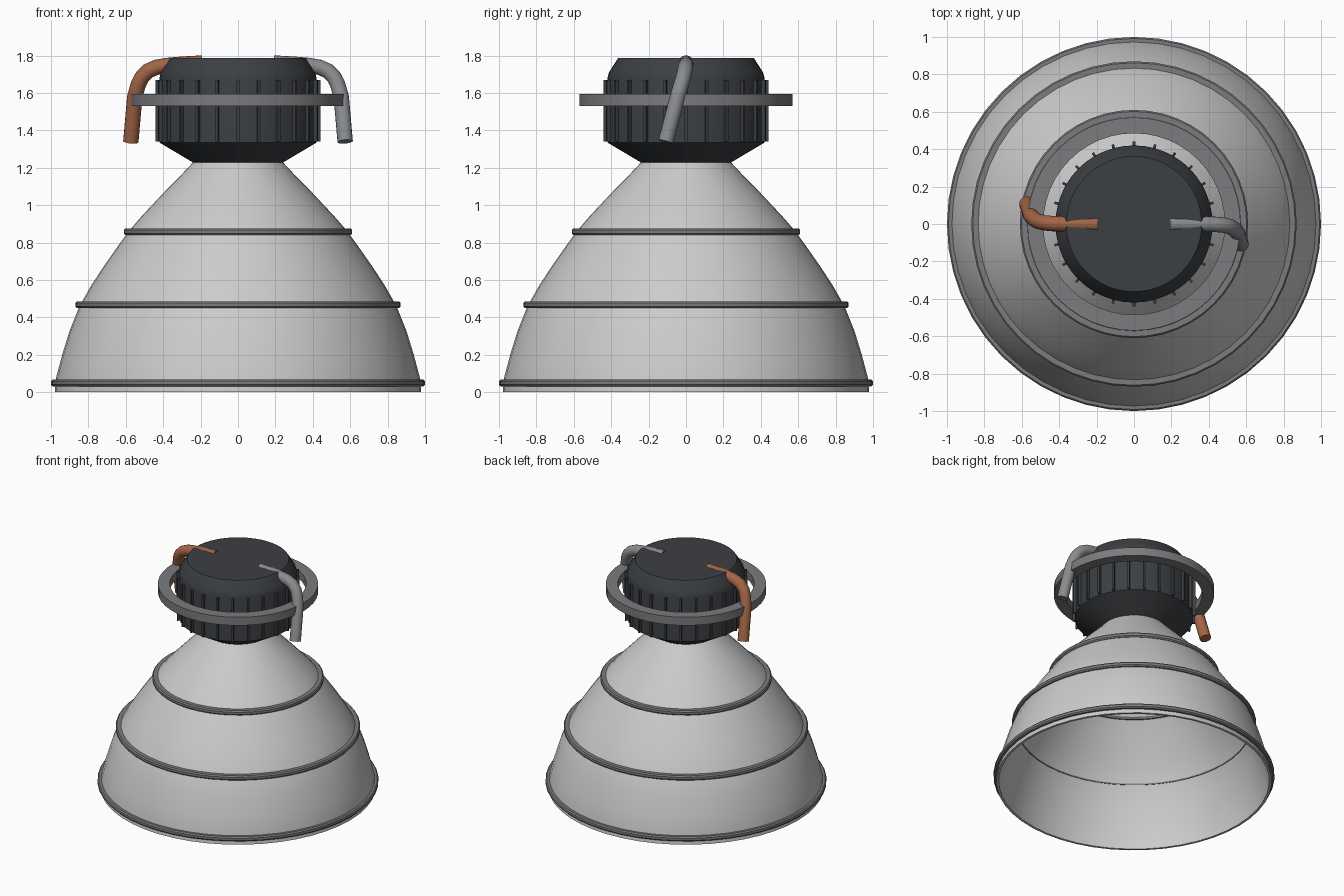
import bpy, bmesh, math
from mathutils import Vector, Matrix

if "Cube" in bpy.data.objects:
    bpy.data.objects.remove(bpy.data.objects["Cube"])

SEG = 48


def material(name, rgb):
    m = bpy.data.materials.new(name)
    m.diffuse_color = (*rgb, 1)
    m.use_nodes = True
    m.node_tree.nodes["Principled BSDF"].inputs["Base Color"].default_value = m.diffuse_color
    return m


DARK = material("dark_metal", (0.045, 0.05, 0.056))
STEEL = material("steel", (0.2, 0.2, 0.21))
PIPE_GREY = material("pipe_grey", (0.25, 0.26, 0.27))
COPPER = material("copper", (0.36, 0.13, 0.06))


def finish(name, bm, mat=None, angle=30):
    bmesh.ops.recalc_face_normals(bm, faces=bm.faces)
    me = bpy.data.meshes.new(name)
    bm.to_mesh(me)
    bm.free()
    me.shade_smooth()
    me.set_sharp_from_angle(angle=math.radians(angle))
    if mat:
        me.materials.append(mat)
    ob = bpy.data.objects.new(name, me)
    bpy.context.collection.objects.link(ob)
    return ob


def lathe(name, profile, closed=True, mat=None, angle=30):
    """Revolve (radius, z) points; closed joins last to first, open gets flat caps."""
    bm = bmesh.new()
    rings = [[bm.verts.new((r * math.cos(2 * math.pi * i / SEG),
                            r * math.sin(2 * math.pi * i / SEG), z))
              for i in range(SEG)] for r, z in profile]
    pairs = list(zip(rings, rings[1:]))
    if closed:
        pairs.append((rings[-1], rings[0]))
    else:
        bm.faces.new(rings[0])
        bm.faces.new(rings[-1])
    for a, b in pairs:
        for i in range(SEG):
            j = (i + 1) % SEG
            bm.faces.new((a[i], a[j], b[j], b[i]))
    return finish(name, bm, mat, angle)


# nozzle bell: thin open shell
outer = [(0.98, 0), (0.972, 0.08), (0.94, 0.2), (0.9, 0.33), (0.848, 0.46),
         (0.785, 0.57), (0.72, 0.67), (0.65, 0.77), (0.585, 0.86), (0.525, 0.93),
         (0.455, 1.005), (0.38, 1.085), (0.31, 1.155), (0.235, 1.235)]
inner = [(r - 0.018, z) for r, z in reversed(outer)]
lathe("nozzle_bell", outer + inner)

# stiffening bands round the bell
for name, r, z in (("rim_band", 1.0, 0.05), ("middle_band", 0.87, 0.468),
                   ("upper_band", 0.61, 0.858)):
    lathe(name, [(r - 0.04, z - 0.018), (r - 0.008, z - 0.018), (r, z - 0.009),
                 (r, z + 0.009), (r - 0.008, z + 0.018), (r - 0.04, z + 0.018)], mat=STEEL)

# engine housing with chamfered top
lathe("engine_housing", [(0.24, 1.228), (0.42, 1.335), (0.42, 1.68), (0.412, 1.71),
                         (0.362, 1.788)], closed=False, mat=DARK, angle=25)

# vertical ribs round the housing
bm = bmesh.new()
for i in range(24):
    m = (Matrix.Rotation(2 * math.pi * i / 24, 4, 'Z')
         @ Matrix.Translation((0.42, 0, 1.505))
         @ Matrix.Diagonal((0.04, 0.014, 0.33, 1)))
    bmesh.ops.create_cube(bm, size=1, matrix=m)
finish("housing_ribs", bm, DARK)

# gimbal ring
lathe("gimbal_ring", [(0.485, 1.53), (0.57, 1.53), (0.57, 1.595), (0.485, 1.595)], mat=STEEL)


# feed pipes: one path, turned half round for the second pipe
PATH = [(0.19, 0, 1.76), (0.3, 0, 1.754), (0.38, 0, 1.747), (0.435, -0.002, 1.738),
        (0.48, -0.006, 1.718), (0.513, -0.014, 1.685), (0.533, -0.026, 1.645),
        (0.552, -0.045, 1.58), (0.573, -0.108, 1.34)]


def pipe(name, turn, mat, radius=0.041, sides=16):
    pts = [Vector(p) for p in PATH]
    bm = bmesh.new()
    rings = []
    for k, p in enumerate(pts):
        t = (pts[min(k + 1, len(pts) - 1)] - pts[max(k - 1, 0)]).normalized()
        u = Vector((0, 1, 0))
        u = (u - t * u.dot(t)).normalized()
        v = t.cross(u)
        rings.append([bm.verts.new(p + radius * (u * math.cos(a) + v * math.sin(a)))
                      for a in (2 * math.pi * i / sides for i in range(sides))])
    for a, b in zip(rings, rings[1:]):
        for i in range(sides):
            j = (i + 1) % sides
            bm.faces.new((a[i], a[j], b[j], b[i]))
    bm.faces.new(rings[0])
    bm.faces.new(rings[-1])
    bmesh.ops.rotate(bm, verts=bm.verts, cent=(0, 0, 0),
                     matrix=Matrix.Rotation(turn, 3, 'Z'))
    finish(name, bm, mat, 40)


pipe("grey_feed_pipe", 0, PIPE_GREY)
pipe("copper_feed_pipe", math.pi, COPPER)
